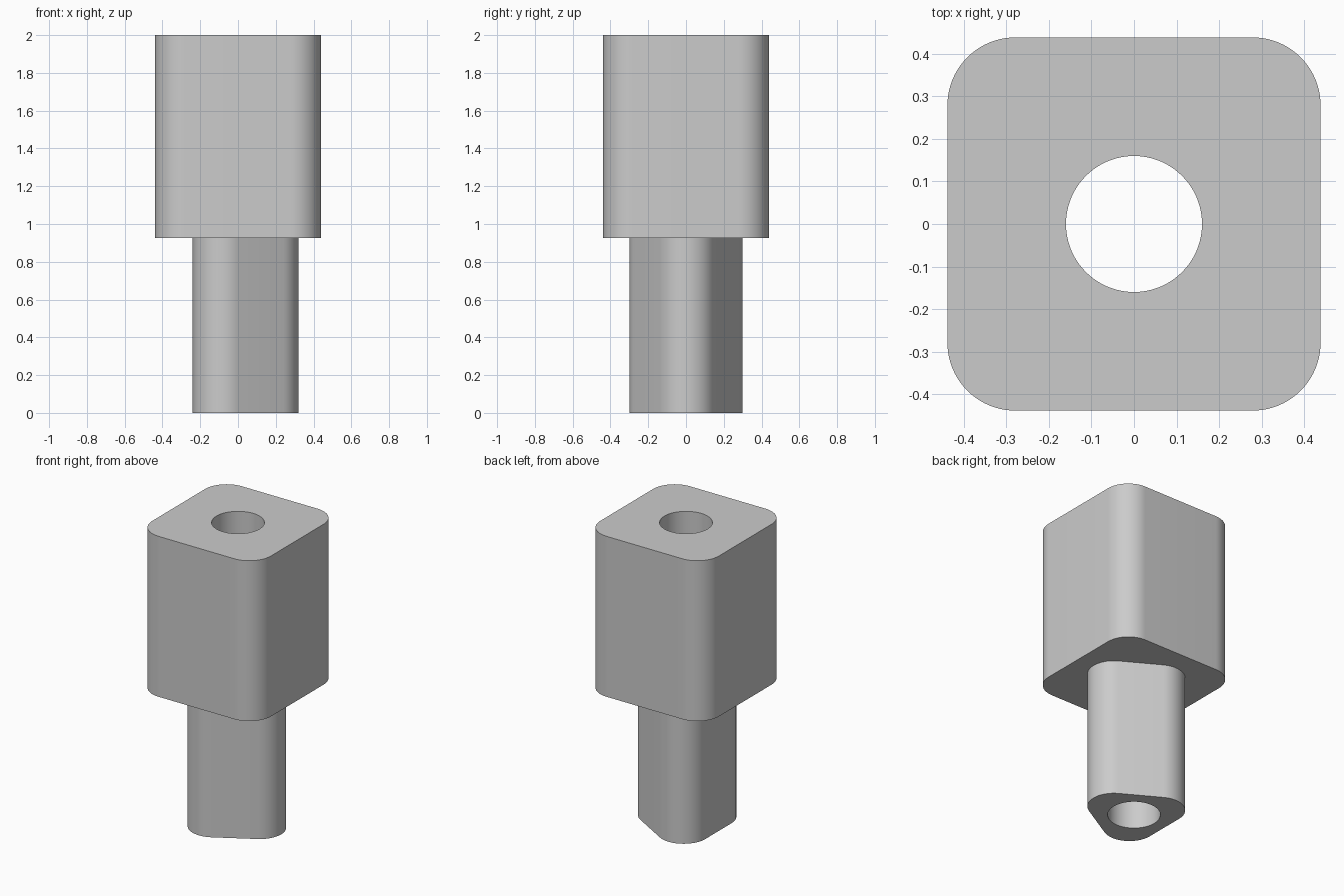
import bpy
import bmesh
from math import cos, sin, pi, radians, sqrt
from mathutils import Vector

cube = bpy.data.objects.get("Cube")
if cube:
    bpy.data.objects.remove(cube, do_unlink=True)

grey = bpy.data.materials.new("plain_grey")
grey.use_nodes = True
colour = (0.6, 0.6, 0.6, 1)
grey.diffuse_color = colour
grey.node_tree.nodes["Principled BSDF"].inputs["Base Color"].default_value = colour

HEIGHT, SHOULDER = 2.0, 0.927
BORE = 0.16


def rounded_polygon(sides, centre_dist, radius, turn, steps=20):
    """Counter-clockwise outline of a regular polygon with round corners."""
    pts = []
    for i in range(sides):
        a = turn + 2 * pi * i / sides
        centre = Vector((cos(a), sin(a))) * centre_dist
        for k in range(steps + 1):
            b = a + (k / steps - 0.5) * 2 * pi / sides
            pts.append(centre + Vector((cos(b), sin(b))) * radius)
    return pts


def circle(radius, count=72):
    return [Vector((cos(2 * pi * i / count), sin(2 * pi * i / count))) * radius
            for i in range(count)]


def ring(bm, outline, z):
    verts = [bm.verts.new((p.x, p.y, z)) for p in outline]
    edges = [bm.edges.new((v, verts[(i + 1) % len(verts)]))
             for i, v in enumerate(verts)]
    return verts, edges


def wall(bm, low, high, inward=False):
    n = len(low)
    for i in range(n):
        j = (i + 1) % n
        quad = [low[i], low[j], high[j], high[i]]
        bm.faces.new(quad[::-1] if inward else quad)


def cap(bm, edges, up):
    """Fill the flat area between an outer and an inner ring."""
    made = bmesh.ops.triangle_fill(bm, edges=edges, use_beauty=True,
                                   normal=(0, 0, up))
    for f in made["geom"]:
        if isinstance(f, bmesh.types.BMFace):
            f.normal_update()
            if f.normal.z * up < 0:
                f.normal_flip()


def finish(bm, name):
    mesh = bpy.data.meshes.new(name)
    bm.to_mesh(mesh)
    bm.free()
    mesh.materials.append(grey)
    mesh.shade_smooth()
    mesh.set_sharp_from_angle(angle=radians(30))
    obj = bpy.data.objects.new(name, mesh)
    bpy.context.collection.objects.link(obj)


square = rounded_polygon(4, 0.279 * sqrt(2), 0.16, pi / 4)
triangle = rounded_polygon(3, 0.16, 0.16, 0)
hole = circle(BORE)

# Square head: outer wall, bore, top and the shoulder around the shaft
bm = bmesh.new()
out_low, out_low_e = ring(bm, square, SHOULDER)
out_high, out_high_e = ring(bm, square, HEIGHT)
hole_high, hole_high_e = ring(bm, hole, HEIGHT)
hole_low, _ = ring(bm, hole, SHOULDER)
_, shaft_e = ring(bm, triangle, SHOULDER)
wall(bm, out_low, out_high)
wall(bm, hole_low, hole_high, inward=True)
cap(bm, out_high_e + hole_high_e, 1)
cap(bm, out_low_e + shaft_e, -1)
finish(bm, "head")

# Three-sided shaft: outer wall, bore and bottom end
bm = bmesh.new()
out_low, out_low_e = ring(bm, triangle, 0)
out_high, _ = ring(bm, triangle, SHOULDER)
hole_low, hole_low_e = ring(bm, hole, 0)
hole_high, _ = ring(bm, hole, SHOULDER)
wall(bm, out_low, out_high)
wall(bm, hole_low, hole_high, inward=True)
cap(bm, out_low_e + hole_low_e, -1)
finish(bm, "shaft")
